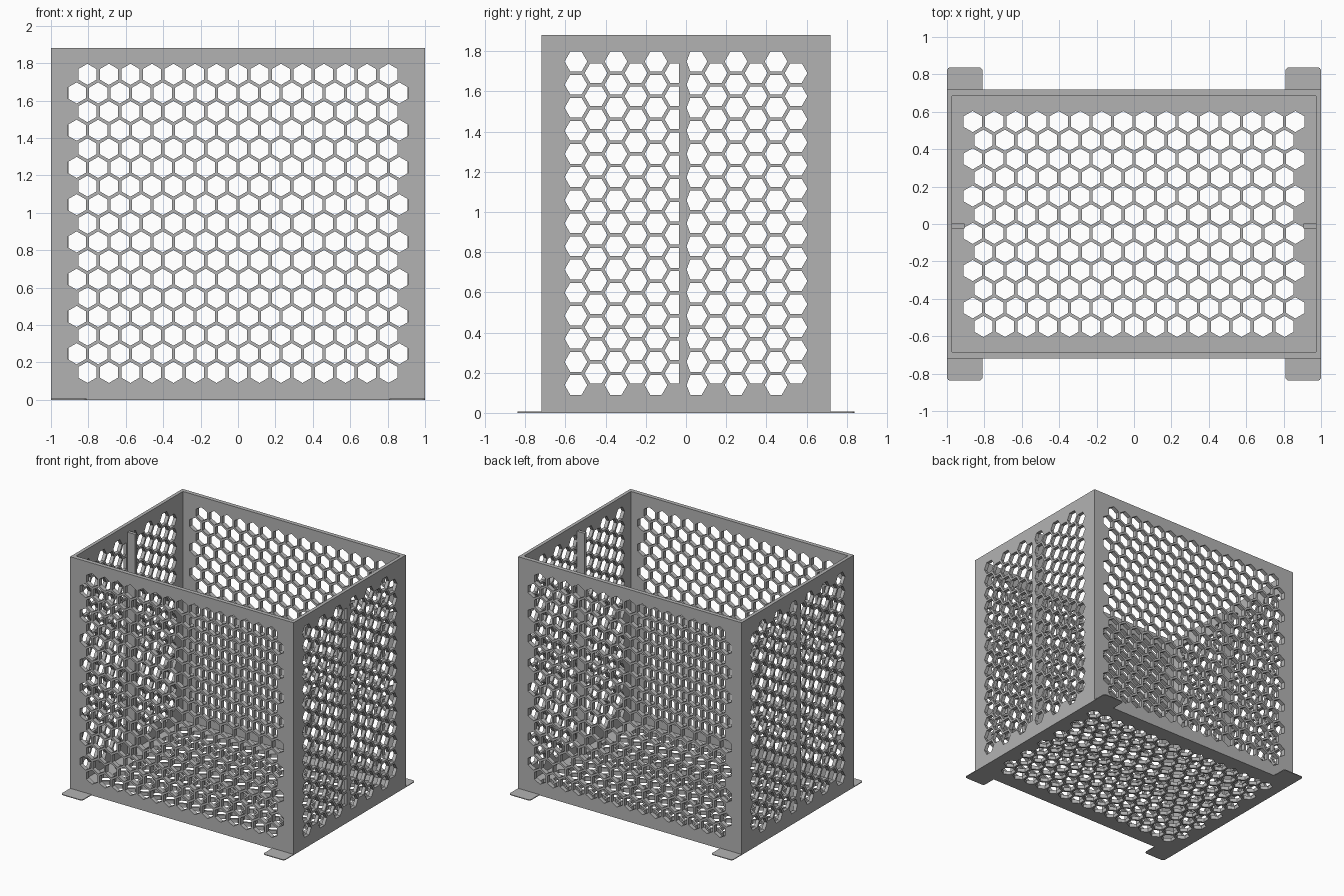
import bpy
from math import sin, cos, pi, radians

cube = bpy.data.objects.get("Cube")
if cube:
    bpy.data.objects.remove(cube, do_unlink=True)

grey = bpy.data.materials.new("grey_metal")
grey.use_nodes = True
colour = (0.45, 0.45, 0.45, 1)
grey.diffuse_color = colour
grey.node_tree.nodes["Principled BSDF"].inputs["Base Color"].default_value = colour

# Overall sizes
X, Y, H = 1.0, 0.718, 1.88
TX, TY, FLOOR = 0.028, 0.034, 0.03
PITCH, HEX_R = 0.115, 0.0565
ROW = PITCH * 0.866
RIB_LO, RIB_HI = -0.035, 0.003


def rect(u0, u1, v0, v1):
    return [(u0, v0), (u1, v0), (u1, v1), (u0, v1)]


def hexes(rows, even, odd, cu=0.0, cv=0.0):
    """Staggered rows of pointed-top hexagons, centred on (cu, cv)."""
    holes = []
    for r in range(rows):
        n = odd if r % 2 else even
        v = cv + (r - (rows - 1) / 2) * ROW
        for c in range(n):
            u = cu + (c - (n - 1) / 2) * PITCH
            holes.append([(u + HEX_R * sin(k * pi / 3), v + HEX_R * cos(k * pi / 3))
                          for k in range(6)])
    return holes


def plate(name, loops, thick, loc, rot=(0, 0, 0)):
    """Flat sheet: the first loop is the outline, the others are holes."""
    cu = bpy.data.curves.new(name, 'CURVE')
    cu.dimensions = '2D'
    cu.fill_mode = 'BOTH'
    cu.extrude = thick / 2
    for pts in loops:
        sp = cu.splines.new('POLY')
        sp.points.add(len(pts) - 1)
        for p, (u, v) in zip(sp.points, pts):
            p.co = (u, v, 0, 1)
        sp.use_cyclic_u = True
    tmp = bpy.data.objects.new(name + "_outline", cu)
    bpy.context.collection.objects.link(tmp)
    bpy.context.view_layer.update()
    deps = bpy.context.evaluated_depsgraph_get()
    me = bpy.data.meshes.new_from_object(tmp.evaluated_get(deps))
    bpy.data.objects.remove(tmp, do_unlink=True)
    me.materials.clear()
    me.materials.append(grey)
    for p in me.polygons:
        p.use_smooth = False
        p.material_index = 0
    ob = bpy.data.objects.new(name, me)
    ob.location = loc
    ob.rotation_euler = [radians(a) for a in rot]
    bpy.context.collection.objects.link(ob)
    return ob


# Front and back walls
wide = [rect(-X, X, 0, H)] + hexes(17, 15, 16, 0, 0.9435)
for name, s in (("front_wall", -1), ("back_wall", 1)):
    plate(name, wide, TY, (0, s * (Y - TY / 2), 0), (90, 0, 0))

# Side walls: hexagons turned on their side, trimmed along a central strip
side = [rect(-Y + TY, Y - TY, 0, H)]
for hole in hexes(12, 15, 14, 0.9435, 0):
    if sum(v for u, v in hole) < 0:
        side.append([(min(v, RIB_LO), u) for u, v in hole])
    else:
        side.append([(max(v, RIB_HI), u) for u, v in hole])
for name, s in (("left_wall", 1), ("right_wall", -1)):
    plate(name, side, TX, (s * (X - TX / 2), 0, 0), (90, 0, 90))

# Perforated floor
base = [rect(-X + TX, X - TX, -Y + TY, Y - TY)] + hexes(12, 15, 16)
plate("floor", base, FLOOR, (0, 0, FLOOR / 2))

# Upright rib inside each side wall
for name, s in (("left_rib", 1), ("right_rib", -1)):
    u0, u1 = sorted((s * 0.905, s * (X - TX)))
    plate(name, [rect(u0, u1, -0.023, RIB_HI)], H - 0.09, (0, 0, FLOOR + (H - 0.09) / 2))

# Thin corner feet with rounded outer corners
FX, FY, R = 0.81, 0.838, 0.02
arc = [i * pi / 8 for i in range(5)]
foot = [(FX, Y), (X, Y)]
foot += [(X - R + R * cos(a), FY - R + R * sin(a)) for a in arc]
foot += [(FX + R - R * sin(a), FY - R + R * cos(a)) for a in arc]
for sx, side_name in ((1, "left"), (-1, "right")):
    for sy, end_name in ((-1, "front"), (1, "back")):
        plate(f"{end_name}_{side_name}_foot", [[(sx * x, sy * y) for x, y in foot]],
              0.006, (0, 0, 0.003))
